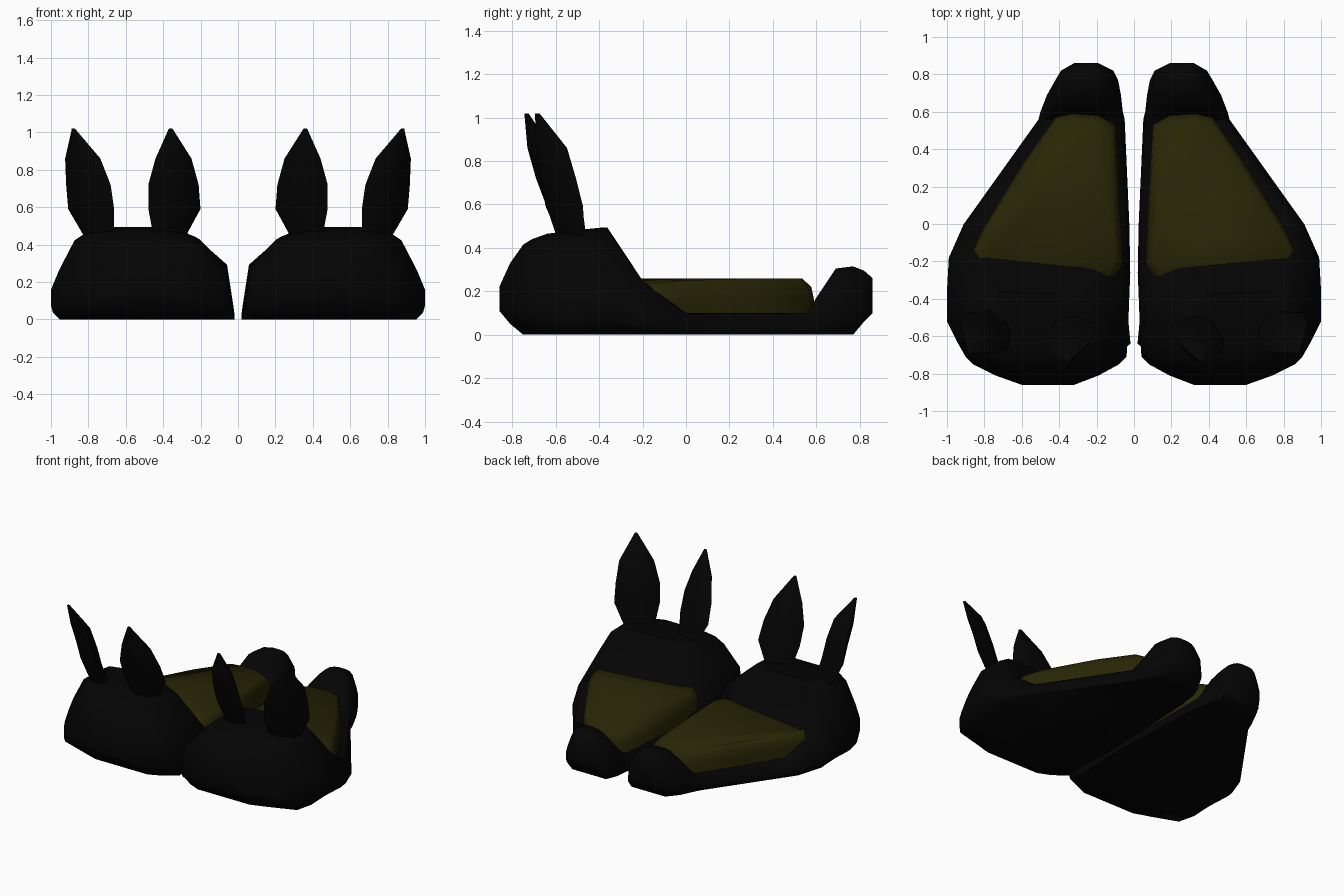
import bpy, bmesh, math

old = bpy.data.objects.get("Cube")
if old:
    bpy.data.objects.remove(old, do_unlink=True)


def material(name, rgb):
    m = bpy.data.materials.new(name)
    m.use_nodes = True
    col = (*rgb, 1)
    m.diffuse_color = col
    bsdf = m.node_tree.nodes["Principled BSDF"]
    bsdf.inputs["Base Color"].default_value = col
    bsdf.inputs["Roughness"].default_value = 0.9
    return m


BLACK = material("soft black", (0.0012, 0.0012, 0.0012))
OLIVE = material("dark olive", (0.021, 0.019, 0.0016))


def loft(name, rings, mat, angle):
    """Skin a list of equal-length point rings, cap both ends, mirror across x."""
    bm = bmesh.new()
    loops = [[bm.verts.new(p) for p in ring] for ring in rings]
    n = len(loops[0])
    for a, b in zip(loops, loops[1:]):
        for i in range(n):
            j = (i + 1) % n
            bm.faces.new((a[i], a[j], b[j], b[i]))
    bm.faces.new(loops[0])
    bm.faces.new(loops[-1])
    bmesh.ops.recalc_face_normals(bm, faces=bm.faces)
    mesh = bpy.data.meshes.new(name)
    bm.to_mesh(mesh)
    bm.free()
    mesh.materials.append(mat)
    ob = bpy.data.objects.new(name, mesh)
    bpy.context.collection.objects.link(ob)
    ob.modifiers.new("pair", 'MIRROR').use_mirror_merge = False
    bpy.ops.object.select_all(action='DESELECT')
    ob.select_set(True)
    bpy.context.view_layer.objects.active = ob
    bpy.ops.object.shade_smooth_by_angle(angle=math.radians(angle))


# Slipper body: one rounded cross-section swept from toe to heel
SECTION = [(0, 0), (0, .15), (.03, .59), (.18, .89), (.27, .975), (.36, 1),
           (.72, 1), (.80, .975), (.87, .88), (.955, .55), (1, .32),
           (1, .15), (.95, 0)]


def body_ring(y, x_in, x_out, z_low, z_top, roundness, skew, tuck):
    ring = []
    for u, v in SECTION:
        k = u * roundness if u < .5 else 1 - (1 - u) * roundness
        if v == 0:  # pull the sole edge inward under the toe and heel
            k += tuck * .6 if u < .5 else -tuck
        ring.append((x_in + (x_out - x_in) * k, y + skew * (u - .5),
                     z_low + (z_top - z_low) * v))
    return ring


STATIONS = [
    (-.86, .32, .60, .11, .22, 1, 0, 0),
    (-.81, .19, .74, .05, .33, 1, 0, .22),
    (-.75, .08, .86, 0, .415, 1, 0, .26),
    (-.71, .04, .90, 0, .44, 1, 0, .14),
    (-.64, .035, .94, 0, .465, 1, 0, -.03),
    (-.52, .03, 1.0, 0, .48, 1, 0, 0),
    (-.37, .025, 1.0, 0, .495, 1.15, .03, 0),
    (-.22, .02, .99, 0, .25, .75, .08, 0),
    (0, .025, .91, 0, .10, .3, 0, 0),
    (.56, .05, .51, 0, .10, .3, 0, 0),
    (.60, .06, .50, 0, .17, .8, 0, 0),
    (.69, .07, .465, 0, .305, 1.3, 0, 0),
    (.77, .085, .42, 0, .315, 1.3, 0, .08),
    (.82, .11, .39, .06, .295, 1.2, 0, 0),
    (.86, .19, .32, .10, .26, 1, 0, 0),
]
loft("slipper_body", [body_ring(*s) for s in STATIONS], BLACK, 55)

# Padded footbed, its front end tucked into the toe, outer front corner lower
OUTLINE = [(.11, -.32), (.06, -.21), (.10, .53), (.19, .58), (.33, .59),
           (.42, .57), (.59, .33), (.81, -.03), (.87, -.15), (.88, -.28)]


def footbed_ring(z, scale):
    ring = []
    for px, py in OUTLINE:
        x, y = .42 + (px - .42) * scale, .08 + (py - .08) * scale
        ring.append((x, y, z - .1 * max(0, .13 - y) * max(0, x - .1)))
    return ring


loft("footbed", [footbed_ring(z, s) for z, s in
                 ((.04, 1), (.16, 1), (.22, .975), (.26, .89))], OLIVE, 70)


# Ears: leaf shapes leaning forward, each turned about its own axis
def ear(name, turn, thick, rows):
    c, s = math.cos(math.radians(turn)), math.sin(math.radians(turn))
    rings = []
    for z, cx, cy, half in rows:
        ring = []
        for i in range(6):
            a = math.tau * i / 6
            w, t = half * math.cos(a), min(thick, half) * math.sin(a)
            ring.append((cx + w * c - t * s, cy + w * s + t * c, z))
        rings.append(ring)
    loft(name, rings, BLACK, 55)


ear("inner_ear", -16, .05, [(.42, .37, -.53, .08), (.59, .34, -.58, .145),
                            (.72, .345, -.63, .14), (.86, .345, -.675, .10),
                            (1.02, .36, -.735, .01)])
ear("outer_ear", 35, .055, [(.42, .735, -.52, .09), (.59, .785, -.56, .15),
                            (.72, .80, -.59, .145), (.86, .83, -.62, .115),
                            (1.02, .88, -.685, .01)])
